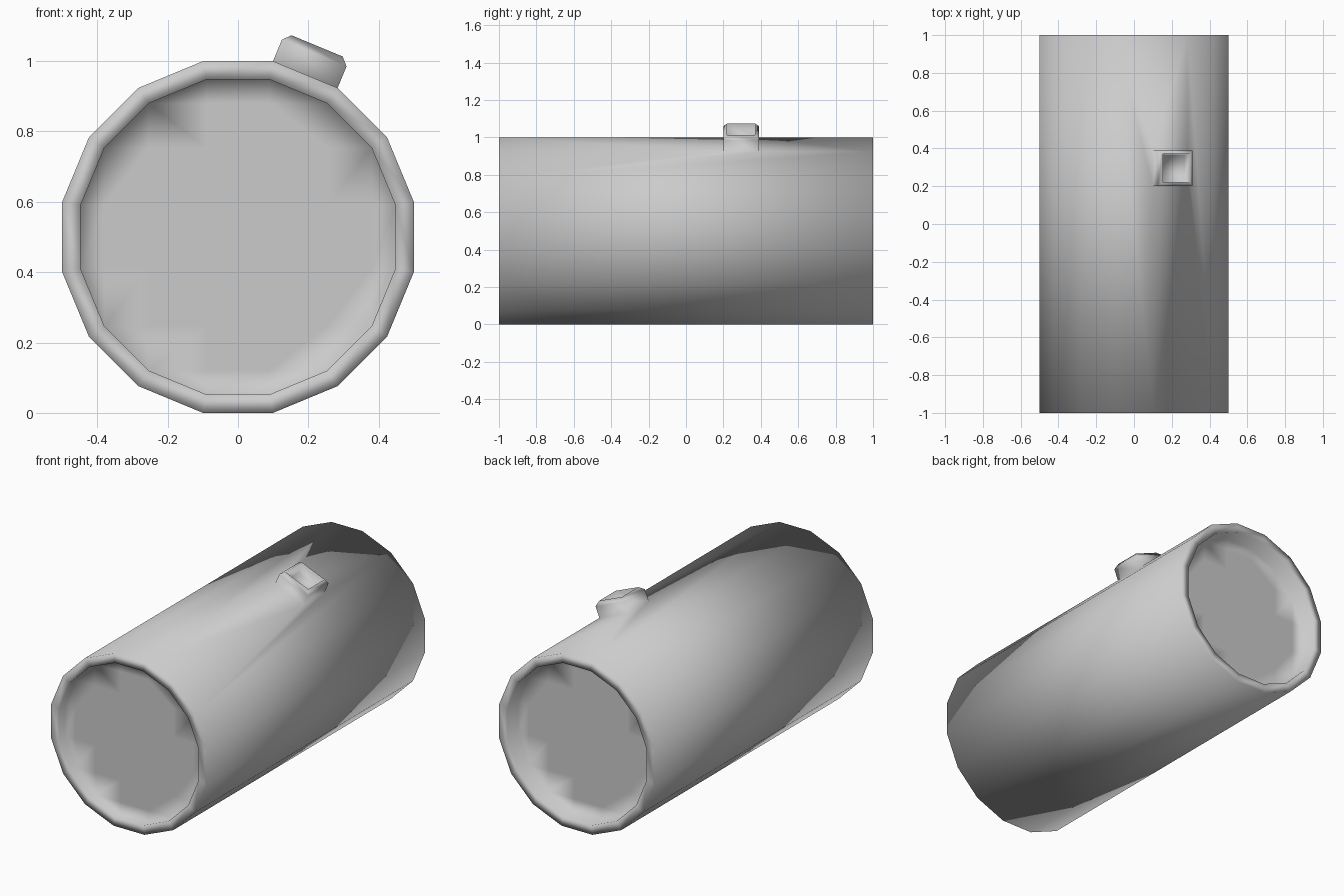
import bpy, bmesh, math
from mathutils import Vector

if "Cube" in bpy.data.objects:
    bpy.data.objects.remove(bpy.data.objects["Cube"])

SIDES = 16
STEP = 2 * math.pi / SIDES
INNER = 0.448
FRONT_RECESS, BACK_RECESS = 0.05, 0.1
bm = bmesh.new()


def barrel_ring(apothem, y):
    r = apothem / math.cos(STEP / 2)
    return [bm.verts.new((r * math.sin((i + 0.5) * STEP), y, 0.5 + r * math.cos((i + 0.5) * STEP)))
            for i in range(SIDES)]


def cut(faces, co, no):
    """Slice only the given faces with a plane."""
    geom = set(faces)
    for f in faces:
        geom.update(f.edges, f.verts)
    bmesh.ops.bisect_plane(bm, geom=list(geom), dist=1e-4, plane_co=co, plane_no=no)


# Barrel lying along y, with a raised rim and recessed head at each end
rings = [barrel_ring(a, y) for a, y in
         ((INNER, FRONT_RECESS - 1), (INNER, -1), (0.5, -1),
          (0.5, 1), (INNER, 1), (INNER, 1 - BACK_RECESS))]
for a, b in zip(rings, rings[1:]):
    for i in range(SIDES):
        j = (i + 1) % SIDES
        bm.faces.new((a[i], a[j], b[j], b[i]))
bm.faces.new(rings[0])
bm.faces.new(rings[-1])
bmesh.ops.recalc_face_normals(bm, faces=bm.faces)

# Grid the two heads so that their middles shade flat
for i in range(4):
    d = rings[0][i].co.x
    for s in (d, -d):
        for co, no in (((s, 0, 0), (1, 0, 0)), ((0, 0, 0.5 + s), (0, 0, 1))):
            bm.normal_update()
            cut([f for f in bm.faces if abs(f.normal.y) > 0.9
                 and abs(f.calc_center_median().y) < 0.99], co, no)

# Cut a square out of the facet right of the top
out = Vector((math.sin(STEP), 0, math.cos(STEP)))
centre = Vector((0, 0.295, 0.5)) + out * 0.5


def facet_faces():
    bm.normal_update()
    return [f for f in bm.faces if f.normal.dot(out) > 0.99
            and (f.calc_center_median() - centre).dot(out) > -0.02]


for y in (0.2, 0.39):
    cut(facet_faces(), (0, y, 0), (0, 1, 0))
face = min(facet_faces(), key=lambda f: (f.calc_center_median() - centre).length)


def extrude(face, rise, scale):
    """Extrude a face along the spout axis and scale it about its centre."""
    new = bmesh.ops.extrude_discrete_faces(bm, faces=[face])["faces"][0]
    mid = new.calc_center_median()
    for v in new.verts:
        v.co = mid + (v.co - mid) * scale + out * rise
    return new


# Square filler spout: straight neck, bevelled lip, hollow centre
for rise, scale in ((0.066, 1), (0.022, 0.79), (-0.07, 0.95)):
    face = extrude(face, rise, scale)

for f in bm.faces:
    f.smooth = True
mesh = bpy.data.meshes.new("barrel_with_spout")
bm.to_mesh(mesh)
bm.free()
bpy.context.collection.objects.link(bpy.data.objects.new("barrel_with_spout", mesh))
